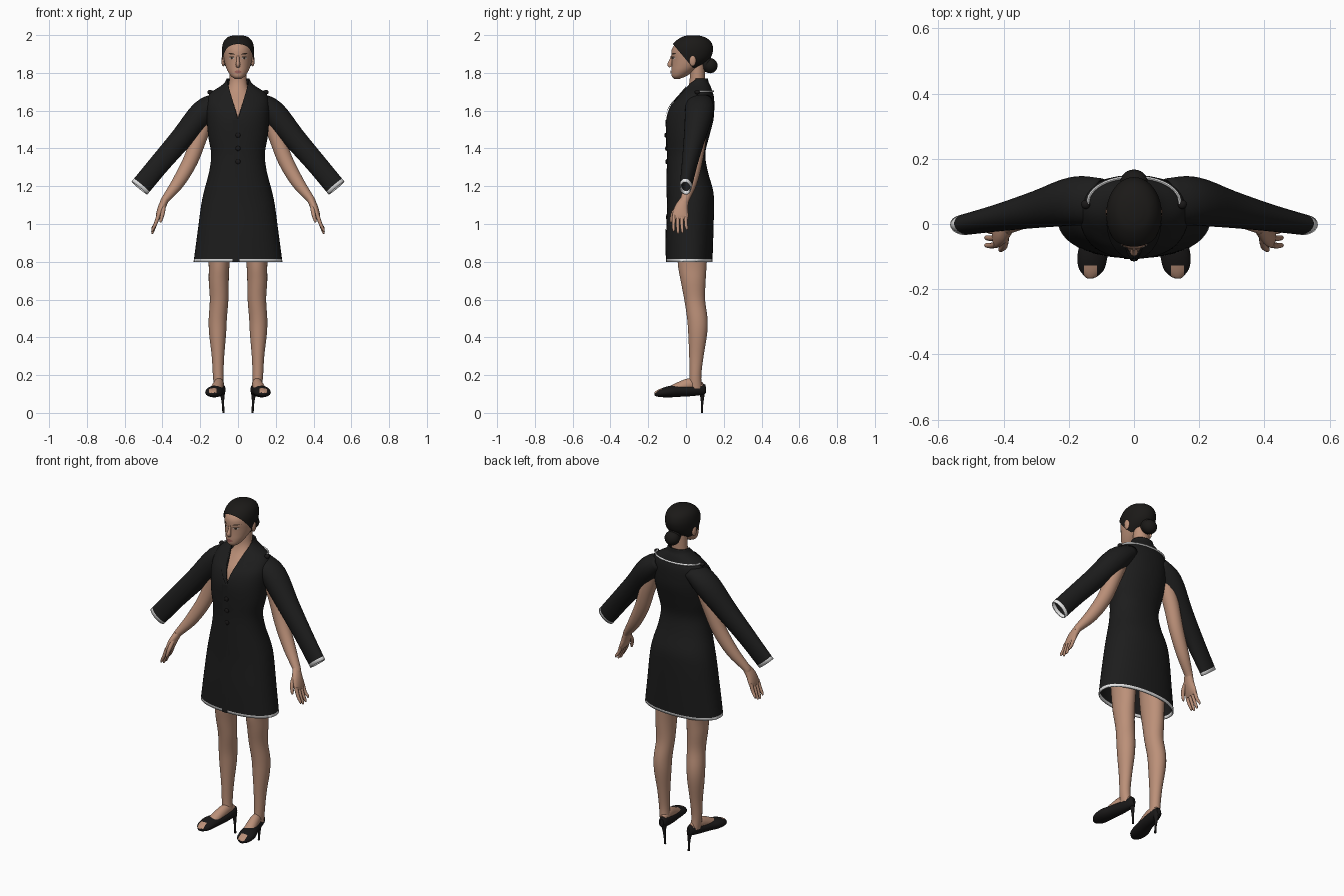
import bpy, bmesh, math
from mathutils import Vector
from mathutils.bvhtree import BVHTree

old = bpy.data.objects.get("Cube")
if old:
    bpy.data.objects.remove(old)


def material(name, r, g, b):
    m = bpy.data.materials.new(name)
    m.use_nodes = True
    m.diffuse_color = (r, g, b, 1)
    bsdf = m.node_tree.nodes["Principled BSDF"]
    bsdf.inputs["Base Color"].default_value = (r, g, b, 1)
    bsdf.inputs["Roughness"].default_value = 0.7
    return m


FABRIC = material("black_fabric", 0.012, 0.012, 0.012)
HAIR = material("dark_hair", 0.011, 0.010, 0.009)
LEATHER = material("black_leather", 0.010, 0.009, 0.009)
SKIN = material("skin", 0.50, 0.28, 0.19)
TRIM = material("white_trim", 0.80, 0.80, 0.80)
LIPS = material("lips", 0.33, 0.12, 0.10)
EYE = material("eye_white", 0.55, 0.50, 0.47)
IRIS = material("dark_brown", 0.03, 0.018, 0.012)
parts = []


def finish(name, bm, *mats):
    mesh = bpy.data.meshes.new(name)
    bm.to_mesh(mesh)
    bm.free()
    for m in mats:
        mesh.materials.append(m)
    ob = bpy.data.objects.new(name, mesh)
    bpy.context.collection.objects.link(ob)
    parts.append(ob)
    return ob


def spline(rows, n):
    """Smooth interpolation through rows of numbers."""
    rows = [Vector(r) for r in rows]
    p = [rows[0] * 2 - rows[1]] + rows + [rows[-1] * 2 - rows[-2]]
    out = []
    for i in range(1, len(p) - 2):
        a, b, c, d = p[i - 1:i + 3]
        for k in range(n):
            t = k / n
            out.append((b * 2 + (c - a) * t + (a * 2 - b * 5 + c * 4 - d) * t * t
                        + (b * 3 - a - c * 3 + d) * t ** 3) / 2)
    return out + [rows[-1]]


def tube(name, rows, *mats, level=False, ref=(0, 1, 0), caps=True, power=2, seg=28, n=4):
    """Skin elliptical rings (x, y, z, radius_a, radius_b) along a path."""
    pts = spline(rows, n)
    bm, rings = bmesh.new(), []
    for i, p in enumerate(pts):
        c = Vector(p[:3])
        t = Vector(pts[min(i + 1, len(pts) - 1)][:3]) - Vector(pts[max(i - 1, 0)][:3])
        t = Vector((0, 0, 1)) if level else t.normalized()
        v = Vector(ref)
        v = (v - t * v.dot(t)).normalized()
        u = v.cross(t)
        ring = []
        for k in range(seg):
            a = math.tau * k / seg
            ca, sa = (math.copysign(abs(f(a)) ** (2 / power), f(a)) for f in (math.cos, math.sin))
            ring.append(bm.verts.new(c + u * ca * p[3] + v * sa * p[4]))
        rings.append(ring)
    for r, s in zip(rings, rings[1:]):
        for k in range(seg):
            bm.faces.new((r[k], r[k - 1], s[k - 1], s[k]))
    if caps:
        bm.faces.new(rings[0])
        bm.faces.new(rings[-1])
    bmesh.ops.recalc_face_normals(bm, faces=bm.faces[:])
    return finish(name, bm, *mats)


def stack(rows):
    """Rows of (z, half_width, front_y, back_y) as level rings."""
    return [(0, (f + b) / 2, z, w, (b - f) / 2) for z, w, f, b in rows]


def carve(ob, planes, rule, index=None, clear=False):
    """Cut along planes, then recolour or delete the faces picked by the rule."""
    bm = bmesh.new()
    bm.from_mesh(ob.data)
    for co, no in planes:
        bmesh.ops.bisect_plane(bm, geom=bm.verts[:] + bm.edges[:] + bm.faces[:],
                               plane_co=co, plane_no=no, clear_inner=clear)
    bm.normal_update()
    hit = [f for f in bm.faces if rule(f.calc_center_median(), f.normal)]
    if index is None:
        bmesh.ops.delete(bm, geom=hit, context='FACES')
    else:
        for f in hit:
            f.material_index = index
    bm.to_mesh(ob.data)
    bm.free()


def thicken(ob, amount):
    mod = ob.modifiers.new("thickness", 'SOLIDIFY')
    mod.thickness, mod.offset = amount, -1


def ball(name, loc, size, mat):
    bm = bmesh.new()
    bmesh.ops.create_uvsphere(bm, u_segments=24, v_segments=14, radius=1)
    for v in bm.verts:
        v.co = Vector(loc) + v.co * Vector(size)
    return finish(name, bm, mat)


def surface(ob):
    return BVHTree.FromPolygons([v.co for v in ob.data.vertices],
                                [p.vertices[:] for p in ob.data.polygons])


def patch(name, tree, edge_a, edge_b, mat, lift, across=5):
    """Thin plate between two (x, z) edges, laid on the front of a surface."""
    bm, grid = bmesh.new(), []
    for a, b in zip(spline(edge_a, 5), spline(edge_b, 5)):
        row = []
        for k in range(across + 1):
            x, z = a.lerp(b, k / across)
            hit = tree.ray_cast(Vector((x, -1, z)), Vector((0, 1, 0)))[0]
            row.append(bm.verts.new((x, (hit.y if hit else 0) - lift, z)))
        grid.append(row)
    for r, s in zip(grid, grid[1:]):
        for k in range(across):
            bm.faces.new((r[k], r[k + 1], s[k + 1], s[k]))
    bm.normal_update()
    if sum(f.normal.y for f in bm.faces) > 0:
        bmesh.ops.reverse_faces(bm, faces=bm.faces[:])
    return finish(name, bm, mat)


def almond(name, tree, x, z, w, h, mat, lift, tilt=0):
    edges = [[(x - w, z - tilt), (x, z + q * h), (x + w, z + tilt)] for q in (1, -1)]
    return patch(name, tree, *edges, mat, lift)


# Coat body with open neckline and pale hem
coat = tube("coat", stack([
    (.80, .235, -.105, .14), (.95, .215, -.105, .145), (1.1, .195, -.10, .148),
    (1.18, .178, -.10, .143), (1.28, .152, -.10, .115), (1.37, .142, -.10, .102),
    (1.46, .157, -.105, .122), (1.55, .165, -.105, .145), (1.62, .167, -.085, .15),
    (1.67, .160, -.045, .148), (1.70, .138, -.02, .14), (1.73, .092, 0, .13),
    (1.75, .07, .01, .12), (1.77, .06, .016, .116)]), FABRIC, TRIM,
    level=True, caps=False, power=2.2, seg=48)
front = surface(coat)
carve(coat, [((0, 0, .815), (0, 0, 1))], lambda c, n: c.z < .815, 1)
carve(coat, [((0, 0, 1.56), (1, 0, -.3)), ((0, 0, 1.56), (-1, 0, -.3))],
      lambda c, n: c.y < .05 and abs(c.x) < (c.z - 1.56) * .3)
thicken(coat, .008)

# Collar edging, front overlap and buttons
arc = [math.pi * k / 12 for k in range(13)]
tube("collar_edging", [(.142 * math.cos(a), .06 + .084 * math.sin(a) ** .9 if 0 < a < 3.1 else .06,
                        1.703, .005, .005) for a in arc], TRIM, ref=(0, 0, 1), seg=8, n=2)
patch("front_overlap", front, [(.008, .80), (.008, 1.55)], [(-.03, .80), (-.03, 1.55)], FABRIC, .003)
for i in range(3):
    z = 1.33 + .07 * i
    y = front.ray_cast(Vector((0, -1, z)), Vector((0, 1, 0)))[0].y
    ball(f"button_{i + 1}", (0, y - .003, z), (.013, .006, .013), LEATHER)

# Neck, chest and head
tube("neck_and_chest", stack([
    (1.45, .10, -.075, .08), (1.55, .12, -.085, .11), (1.62, .12, -.066, .11),
    (1.67, .09, -.028, .11), (1.71, .058, .002, .10), (1.75, .047, .018, .10),
    (1.80, .045, .02, .10), (1.85, .045, .02, .10)]), SKIN, level=True)
skull = [(1.768, .016, -.062, -.035), (1.782, .036, -.075, .0), (1.81, .055, -.077, .045),
         (1.84, .067, -.076, .09), (1.87, .074, -.076, .12), (1.90, .077, -.078, .133),
         (1.93, .076, -.073, .135), (1.96, .067, -.05, .122), (1.982, .046, -.018, .092),
         (1.992, .016, .015, .055)]
head = tube("head", stack(skull), SKIN, level=True, seg=40)
face = surface(head)
tube("nose", [(0, -.072, 1.89, .007, .008), (0, -.08, 1.865, .008, .009),
              (0, -.086, 1.845, .012, .013), (0, -.08, 1.832, .010, .009)], SKIN, seg=14)
almond("lips", face, 0, 1.805, .022, .009, LIPS, .004)

# Hair cap cut along the hairline, with a knot behind
hair = tube("hair", stack([(z + .007, w + .008, f - .006, b + .008) for z, w, f, b in skull]),
            HAIR, level=True, seg=40)
carve(hair, [((0, -.06, 1.942), (0, 1.2, 1)), ((0, 0, 1.825), (0, 0, 1))],
      lambda c, n: False, clear=True)
ball("hair_knot", (0, .128, 1.838), (.042, .039, .04), HAIR)
ball("hair_knot_wrap", (0, .108, 1.85), (.036, .034, .045), HAIR)

for s, side in ((1, "left"), (-1, "right")):
    def limb(part, rows, *mats, **kw):
        return tube(f"{side}_{part}", [(s * r[0], *r[1:]) for r in rows], *mats, **kw)

    # Facial features
    almond(f"{side}_eye", face, s * .033, 1.878, .016, .006, EYE, .002)
    almond(f"{side}_iris", face, s * .033, 1.878, .007, .006, IRIS, .003)
    almond(f"{side}_eyelid", face, s * .033, 1.884, .019, .003, IRIS, .003)
    almond(f"{side}_eyebrow", face, s * .035, 1.901, .021, .004, IRIS, .002, s * .002)
    ball(f"{side}_ear", (s * .078, .035, 1.865), (.010, .018, .030), SKIN)

    # Lapel and shoulder stud
    patch(f"{side}_lapel", front,
          [(s * .003, 1.56), (s * .027, 1.65), (s * .05, 1.727)],
          [(s * .006, 1.56), (s * .07, 1.655), (s * .085, 1.715)], FABRIC, .007)
    ball(f"{side}_shoulder_stud", (s * .148, .06, 1.698), (.014, .014, .012), LEATHER)

    # Open sleeve with pale cuff
    sleeve = limb("sleeve", [(.10, .07, 1.655, .045, .07), (.183, .07, 1.592, .067, .075),
                             (.296, .045, 1.457, .060, .057), (.41, .02, 1.325, .055, .042),
                             (.522, -.003, 1.19, .054, .031)], FABRIC, TRIM, caps=False)
    axis, cuff = Vector((s * .64, -.13, -.76)), Vector((s * .51, 0, 1.204))
    carve(sleeve, [(cuff, axis)], lambda c, n: (c - cuff).dot(axis) > 0, 1)
    thicken(sleeve, .007)

    # Arm, palm, fingers and thumb
    limb("arm", [(.16, .07, 1.58, .045, .045), (.205, .065, 1.46, .042, .042),
                 (.252, .05, 1.335, .040, .038), (.318, .025, 1.218, .034, .033),
                 (.385, -.006, 1.13, .021, .024), (.395, -.013, 1.11, .019, .026)], SKIN)
    limb("palm", [(.386, -.008, 1.128, .019, .024), (.405, -.025, 1.085, .020, .036),
                  (.42, -.03, 1.045, .015, .043), (.426, -.03, 1.025, .009, .039)], SKIN)
    for i, finger in enumerate(("index", "middle", "ring", "little")):
        y, tip = -.063 + .021 * i, (.96, .948, .952, .968)[i]
        limb(f"{finger}_finger", [(.421, y, 1.045, .011, .010), (.437, y * 1.05, 1.0, .009, .009),
                                  (.452, y * 1.1 + .004, tip + .01, .007, .007),
                                  (.454, y * 1.1 + .004, tip, .003, .003)], SKIN, seg=10)
    limb("thumb", [(.395, -.035, 1.10, .013, .014), (.398, -.066, 1.06, .011, .011),
                   (.408, -.078, 1.02, .008, .008), (.411, -.08, 1.008, .003, .003)], SKIN, seg=10)

    # Leg and foot
    limb("leg", [(.10, .035, 1.0, .075, .085), (.10, .033, .8, .056, .077),
                 (.102, .038, .7, .053, .066), (.10, .046, .6, .049, .055),
                 (.107, .06, .5, .048, .054), (.108, .062, .42, .045, .050),
                 (.106, .055, .3, .033, .038), (.105, .05, .2, .028, .031),
                 (.10, .05, .13, .026, .034)], SKIN, level=True)
    limb("foot", [(.093, .08, .135, .018, .028), (.10, .03, .150, .026, .034),
                  (.108, -.02, .138, .030, .032), (.118, -.08, .12, .032, .022)],
         SKIN, ref=(0, 0, 1), seg=20)

    # Open-toed shoe with a thin heel
    shoe = limb("shoe", [(.086, .104, .128, .010, .022), (.09, .085, .126, .024, .030),
                         (.10, .02, .119, .034, .031), (.113, -.04, .116, .040, .031),
                         (.126, -.09, .112, .046, .030), (.131, -.135, .105, .040, .022),
                         (.133, -.16, .101, .020, .013), (.133, -.167, .10, .008, .006)],
                LEATHER, SKIN, ref=(0, 0, 1))
    carve(shoe, [((0, -.128, 0), (0, 1, 0)), ((s * .113, 0, 0), (1, 0, 0)),
                 ((s * .153, 0, 0), (1, 0, 0))],
          lambda c, n: c.y < -.128 and .113 < abs(c.x) < .153 and n.z > .3, 1)
    limb("shoe_heel", [(.086, .082, .118, .020, .020), (.082, .086, .085, .010, .011),
                       (.079, .085, .04, .006, .006), (.077, .084, 0, .006, .006)],
         LEATHER, seg=14, level=True)

# Smooth shading with crisp edges
bpy.ops.object.select_all(action='DESELECT')
for ob in parts:
    ob.select_set(True)
bpy.context.view_layer.objects.active = coat
bpy.ops.object.shade_smooth_by_angle(angle=math.radians(45))
